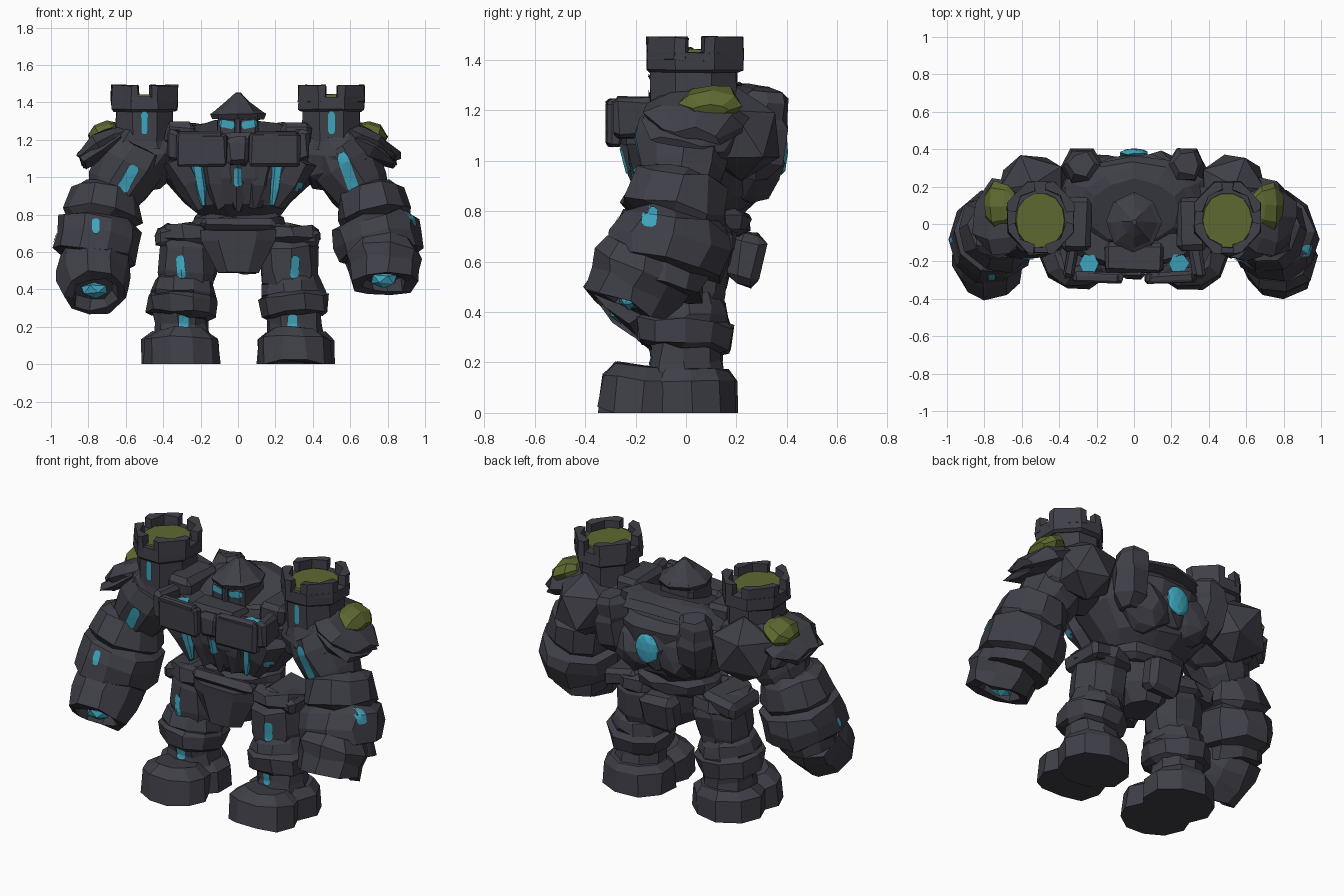
import bpy, bmesh, math, random
from mathutils import Vector, Matrix, Euler
from mathutils.bvhtree import BVHTree

old = bpy.data.objects.get("Cube")
if old:
    bpy.data.objects.remove(old, do_unlink=True)


def material(name, rgb):
    m = bpy.data.materials.new(name)
    m.use_nodes = True
    m.diffuse_color = (*rgb, 1)
    m.node_tree.nodes["Principled BSDF"].inputs["Base Color"].default_value = (*rgb, 1)
    return m


STONE = material("dark stone", (0.05, 0.05, 0.065))
GLOW = material("blue crystal", (0.05, 0.38, 0.52))
MOSS = material("green moss", (0.11, 0.14, 0.03))


def finish(name, bm, mat, side=1, jitter=0.0):
    """Roughen, mirror to the wanted side and make the object."""
    random.seed(name)
    for v in bm.verts:
        v.co += Vector([random.uniform(-jitter, jitter) for _ in range(3)])
        v.co.x *= side
        if v.co.z < 0.02:
            v.co.z = 0
    bmesh.ops.recalc_face_normals(bm, faces=bm.faces)
    mesh = bpy.data.meshes.new(name)
    bm.to_mesh(mesh)
    bm.free()
    mesh.materials.append(mat)
    ob = bpy.data.objects.new(name, mesh)
    bpy.context.collection.objects.link(ob)
    return ob


def loft(name, a, b, rings, side=1, sides=9, jitter=0.012, mat=STONE, turn=0.0):
    """Faceted stack of rings (t, rx[, ry]) between two points."""
    a, b = Vector(a), Vector(b)
    d = (b - a).normalized()
    u = Vector((1, 0, 0))
    u = (u - d * u.dot(d)).normalized()
    w = d.cross(u)
    bm = bmesh.new()
    loops = []
    for r in rings:
        c, rx, ry = a.lerp(b, r[0]), r[1], r[-1]
        angs = [math.tau * (i + turn) / sides for i in range(sides)]
        loops.append([bm.verts.new(c + u * rx * math.cos(t) + w * ry * math.sin(t)) for t in angs])
    for lo, hi in zip(loops, loops[1:]):
        for i in range(sides):
            j = (i + 1) % sides
            bm.faces.new((lo[i], lo[j], hi[j], hi[i]))
    bm.faces.new(loops[0])
    bm.faces.new(loops[-1])
    return finish(name, bm, mat, side, jitter)


def chunk(name, loc, size, rot=(0, 0, 0), side=1, bevel=0.025, jitter=0.008):
    """Chipped block."""
    bm = bmesh.new()
    bmesh.ops.create_cube(bm, size=1)
    bmesh.ops.scale(bm, vec=size, verts=bm.verts)
    bmesh.ops.bevel(bm, geom=bm.edges[:], offset=bevel, segments=1, affect='EDGES')
    m = Matrix.Translation(loc) @ Euler([math.radians(r) for r in rot]).to_matrix().to_4x4()
    bmesh.ops.transform(bm, matrix=m, verts=bm.verts)
    return finish(name, bm, STONE, side, jitter)


def rock(name, loc, radii, side=1, jitter=0.015, mat=STONE, detail=2):
    """Rounded boulder."""
    bm = bmesh.new()
    bmesh.ops.create_icosphere(bm, subdivisions=detail, radius=1)
    bmesh.ops.transform(bm, matrix=Matrix.Translation(loc) @ Matrix.Diagonal((*radii, 1)), verts=bm.verts)
    return finish(name, bm, mat, side, jitter)


def crack(name, target, p, q, width, look=(0, 1, 0)):
    """Thin glowing strip laid on a part, found by casting along look."""
    tree = BVHTree.FromPolygons([v.co for v in target.data.vertices],
                                [f.vertices[:] for f in target.data.polygons])
    p, q, look = Vector(p), Vector(q), Vector(look)
    across = look.cross(q - p).normalized()
    bm, rows = bmesh.new(), []
    for i in range(9):
        w = width * (0.5 if i in (0, 8) else 1)
        row = []
        for k in (-0.5, 0, 0.5):
            start = p.lerp(q, i / 8) + across * w * k - look
            hit = tree.ray_cast(start, look)[0]
            row.append(bm.verts.new(hit - look * 0.007) if hit else None)
        rows.append(row)
    for lo, hi in zip(rows, rows[1:]):
        for k in range(2):
            quad = (lo[k], lo[k + 1], hi[k + 1], hi[k])
            if all(quad):
                bm.faces.new(quad)
    return finish(name, bm, GLOW)


def battlement(name, cx, cy, side):
    """Four corner merlons with a notch in the middle of each face."""
    bm = bmesh.new()
    outline = [(-34, .19), (-22.5, .2), (22.5, .2), (34, .19), (34, .145), (0, .155), (-34, .145)]
    for n in range(4):
        low, high = [], []
        for deg, r in outline:
            t = math.radians(45 + 90 * n + deg)
            x, y = cx + r * .95 * math.cos(t), cy + r * 1.03 * math.sin(t)
            low.append(bm.verts.new((x, y, 1.4)))
            high.append(bm.verts.new((x, y, 1.49)))
        bm.faces.new(low)
        bm.faces.new(high)
        for i in range(len(low)):
            j = (i + 1) % len(low)
            bm.faces.new((low[i], low[j], high[j], high[i]))
    return finish(name, bm, STONE, side, 0.005)


# Torso, pelvis and tail block
loft("torso", (0, 0.06, 0.7), (0, 0.06, 1.2),
     [(0, .22, .15), (.06, .25, .19), (.16, .25, .2), (.2, .22, .17), (.32, .28, .25), (.6, .41, .29),
      (.9, .46, .31), (1, .42, .28)], sides=14)
loft("neck_ring", (0, 0.1, 1.15), (0, 0.065, 1.26),
     [(0, .42, .28), (.5, .36, .26), (.7, .3, .23), (1, .24, .18)], sides=12)
loft("pelvis", (0, 0.03, 0.49), (0, 0.03, 0.74), [(0, .1, .13), (.4, .17, .17), (1, .23, .18)], sides=8, turn=.5)
loft("loin_plate", (0, -.13, .49), (0, -.14, .72), [(0, .11, .06), (.75, .2, .06), (1, .2, .06)], sides=6, jitter=.006)
chunk("belt_plate", (0, -0.13, 0.745), (0.4, 0.09, 0.06))
chunk("tail_block", (0, 0.24, 0.61), (0.22, 0.13, 0.21), (-10, 0, 0), bevel=.035)

# Head
face = chunk("face", (0, 0, 1.25), (0.22, 0.22, 0.15), bevel=.02, jitter=.003)
loft("helmet", (0, 0.01, 1.31), (0, 0.01, 1.45),
     [(0, .14, .14), (.18, .15, .16), (.32, .125, .14), (.65, .065, .08), (1, .012, .015)], sides=8, jitter=.005)
chunk("nose_guard", (0, -0.115, 1.27), (0.035, 0.04, 0.1), bevel=.008, jitter=.002)

# Chest centre and back crystal
chunk("chest_brick", (0, -0.25, 1.14), (0.13, 0.09, 0.15))
chunk("chest_ledge", (0, -0.18, 1.19), (0.32, 0.17, 0.09))
keel = loft("chest_keel", (0, -0.18, 1.1), (0, -0.16, 0.83), [(0, .08), (.5, .075), (1, .025)], sides=6, turn=.5)
crack("chest_crystal", keel, (0, 0, 1.05), (0, 0, 0.95), 0.045)
rock("back_mound", (0, 0.28, 1.04), (0.16, 0.1, 0.16))
rock("back_crystal", (0, 0.378, 1.035), (0.078, 0.026, 0.09), jitter=.003, mat=GLOW)

for s, tag in ((1, "left_"), (-1, "right_")):
    # Legs and feet
    loft(tag + "toe_block", (.3, -.18, 0), (.3, -.16, .185),
         [(0, .2, .18), (.7, .195, .175), (1, .12, .12)], s, 10, .008)
    loft(tag + "heel_block", (.305, .02, 0), (.305, .02, .17),
         [(0, .215, .185), (.75, .21, .18), (1, .16, .15)], s, 9, .008)
    shin = loft(tag + "shin", (.3, 0, .12), (.3, 0, .3), [(0, .16), (.5, .145), (1, .15)], s)
    loft(tag + "knee", (.305, -.01, .25), (.285, .01, .47),
         [(0, .15), (.08, .185), (.45, .195), (.52, .17), (.6, .175), (.85, .16), (1, .13)], s, 10)
    thigh = loft(tag + "thigh", (.27, 0, .42), (.26, .03, .74),
                 [(0, .14), (.2, .155), (.6, .165), (.7, .15), (.75, .18), (.95, .17), (1, .12)], s)
    chunk(tag + "hip_block", (.33, .04, .69), (.22, .28, .1), (0, 12, 0), s)
    crack(tag + "thigh_crystal", thigh, (s * .3, 0, .46), (s * .31, 0, .58), .045)
    crack(tag + "shin_crystal", shin, (s * .29, 0, .19), (s * .29, 0, .265), .05)

    # Chest plates and ribs
    chunk(tag + "chest_plate", (.195, -.285, 1.145), (.27, .055, .175), (0, 0, 2), s, .012, .005)
    chunk(tag + "plate_cap", (.2, -.29, 1.225), (.24, .045, .04), (0, 0, 2), s, .01, .004)
    chunk(tag + "chest_wall", (.335, -.19, 1.17), (.07, .2, .16), (0, 0, 10), s, .02)
    chunk(tag + "collar_block", (.31, .0, 1.23), (.16, .28, .12), (0, 0, 0), s)
    loft(tag + "inner_rib", (.13, -.18, 1.1), (.09, -.15, .84), [(0, .06), (.5, .065), (1, .03)], s, 6)
    outer = loft(tag + "outer_rib", (.32, -.14, 1.1), (.2, -.13, .84), [(0, .1), (.5, .085), (1, .035)], s, 6)
    loft(tag + "rib_crystal", (.24, -.212, 1.2), (.185, -.18, .85),
         [(0, .055), (.4, .034), (.75, .028), (1, .012)], s, 6, .004, GLOW)
    rock(tag + "back_knob", (.14, .26, 1.0), (.16, .12, .16), s)
    loft(tag + "back_pillar", (.265, .28, .93), (.285, .32, 1.28),
         [(0, .06), (.2, .1), (.6, .115), (.7, .1), (.9, .095), (1, .065)], s, 6)

    # Shoulder with mossy pauldron
    rock(tag + "shoulder", (.53, .04, 1.12), (.24, .21, .2), s, .02)
    rock(tag + "shoulder_rear", (.53, .2, 1.11), (.21, .185, .19), s, .02, STONE, 1)
    loft(tag + "pauldron", (.56, .05, 1.24), (.85, .03, 1.1),
         [(0, .06, .13), (.3, .07, .2), (.65, .06, .21), (1, .025, .11)], s, 9, .016)
    loft(tag + "pauldron_skirt", (.62, .0, 1.19), (.83, -.02, 1.07),
         [(0, .06, .14), (.5, .05, .18), (1, .02, .13)], s, 8, .012)
    loft(tag + "pauldron_moss", (.635, .1, 1.265), (.79, .1, 1.2),
         [(0, .03, .06), (.25, .06, .11), (.7, .06, .125), (1, .03, .07)], s, 8, .008, MOSS)

    # Tower
    tower = loft(tag + "tower", (.5, .03, 1.15), (.5, .03, 1.37),
                 [(0, .19), (.2, .17, .185), (1, .165, .185)], s, 8, .004, turn=.5)
    loft(tag + "tower_rim", (.5, .035, 1.35), (.5, .035, 1.43),
         [(0, .175, .19), (.15, .19, .206), (1, .19, .206)], s, 8, .004, turn=.5)
    battlement(tag + "battlement", .5, .035, s)
    loft(tag + "tower_moss", (.5, .02, 1.41), (.5, .02, 1.442), [(0, .14, .15), (1, .13, .147)], s, 14, .003, MOSS)
    crack(tag + "tower_crystal", tower, (s * .5, 0, 1.23), (s * .5, 0, 1.35), .035)

    # Arms
    arm = loft(tag + "upper_arm", (.53, .0, 1.15), (.68, -.02, .88),
               [(0, .18), (.3, .19), (.75, .165), (1, .14)], s, 9)
    top = 1.13 if s > 0 else 1.06
    crack(tag + "arm_crystal", arm, (s * .55, 0, top), (s * .625, 0, .92), .06)
    forearm = loft(tag + "forearm", (.695, -.01, .955), (.785, -.1, .49),
                   [(0, .13), (.07, .18), (.34, .21, .22), (.4, .185), (.45, .225), (.62, .235, .25),
                    (.8, .22, .24), (.85, .185), (1, .175)], s, 10, .016)
    outside = Vector((-s, 0, 0))
    if s > 0:
        w0, w1 = (.775, -.15, .62), (.78, -.235, .43)
        crack(tag + "forearm_crystal", forearm, (1, -.14, .82), (1, -.15, .74), .06, outside)
        crack(tag + "side_rib_crystal", outer, (.335, 0, .97), (.31, 0, .89), .03)
    else:
        w0, w1 = (.78, -.1, .57), (.765, -.28, .375)
        crack(tag + "forearm_crystal", forearm, (-.76, 0, .78), (-.76, 0, .7), .04)
        crack(tag + "elbow_crystal", forearm, (-1, -.08, .7), (-1, -.09, .65), .03, outside)
    loft(tag + "wrist", w0, w1, [(0, .18), (.3, .205), (.6, .19), (1, .175), (1, .125), (.75, .11)], s, 9, .014)
    palm = Vector(w0).lerp(Vector(w1), .88)
    rock(tag + "palm_crystal", palm, (.08, .045, .045), s, .006, GLOW, 1)

    # Eyes
    crack(tag + "eye", face, (s * .02, 0, 1.275), (s * .1, 0, 1.29), .04)
